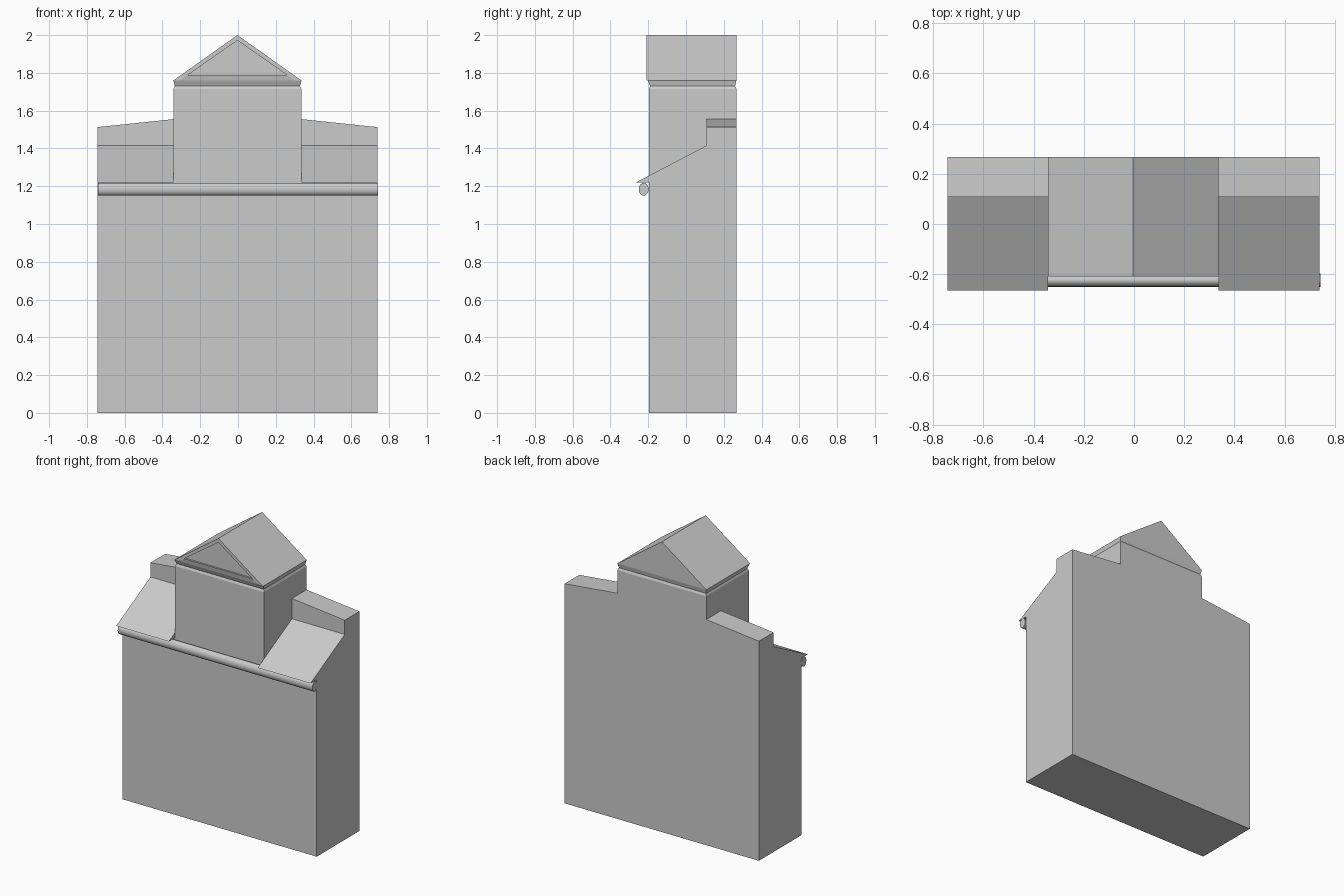
import bpy, bmesh
from math import pi

if "Cube" in bpy.data.objects:
    bpy.data.objects.remove(bpy.data.objects["Cube"])


def finish(name, bm):
    bmesh.ops.recalc_face_normals(bm, faces=bm.faces)
    mesh = bpy.data.meshes.new(name)
    bm.to_mesh(mesh)
    bm.free()
    obj = bpy.data.objects.new(name, mesh)
    bpy.context.collection.objects.link(obj)
    return obj


def loft(name, rings):
    """Bridge matching closed rings of points and cap both ends."""
    bm = bmesh.new()
    loops = [[bm.verts.new(p) for p in ring] for ring in rings]
    n = len(loops[0])
    for a, b in zip(loops, loops[1:]):
        for i in range(n):
            j = (i + 1) % n
            bm.faces.new((a[i], a[j], b[j], b[i]))
    bm.faces.new(loops[0])
    bm.faces.new(loops[-1])
    return finish(name, bm)


def rect(x0, x1, y0, y1, z):
    return [(x0, y0, z), (x1, y0, z), (x1, y1, z), (x0, y1, z)]


def extrude_y(name, profile, y0, y1):
    return loft(name, [[(x, y, z) for x, z in profile] for y in (y0, y1)])


LEFT, RIGHT, FRONT, BACK = -0.743, 0.738, -0.197, 0.267
TL, TR, MID = -0.342, 0.336, -0.003
EAVE, TOP = 1.76, 2.0

# Main block
loft("main_body", [rect(LEFT, RIGHT, FRONT, BACK, z) for z in (0, 1.22)])


# Side wings: lean-to roof with a raised, sloping rear parapet
def wing_ring(x, top):
    profile = [(-0.265, 1.22), (BACK, 1.22), (BACK, top), (0.108, top), (0.108, 1.415)]
    return [(x, y, z) for y, z in profile]


for name, outer, inner in (("left_wing", LEFT, TL), ("right_wing", RIGHT, TR)):
    loft(name, [wing_ring(outer, 1.513), wing_ring(inner, 1.555)])

# Central tower with a shallow groove below the eaves
g = 0.007
loft("tower", [
    rect(TL, TR, FRONT, BACK, 1.22),
    rect(TL, TR, FRONT, BACK, 1.715),
    rect(TL + g, TR - g, FRONT + g, BACK - g, 1.73),
    rect(TL, TR, FRONT - 0.006, BACK, EAVE),
])

# Gabled roof, with a projecting front rim framing the gable
extrude_y("tower_roof", [(TL, EAVE), (TR, EAVE), (MID, TOP)], FRONT, BACK)
extrude_y("gable_rim", [(TL, EAVE), (TL + 0.035, EAVE), (MID, 1.972),
                        (TR - 0.035, EAVE), (TR, EAVE), (MID, TOP)], -0.21, FRONT)

# Sloping ledge at the foot of the gable
loft("gable_ledge", [
    [(TL + 0.02, FRONT, EAVE), (TR - 0.02, FRONT, EAVE), (TR - 0.02, -0.203, EAVE), (TL + 0.02, -0.203, EAVE)],
    [(TL + 0.07, FRONT, 1.79), (TR - 0.07, FRONT, 1.79), (TR - 0.07, -0.209, 1.79), (TL + 0.07, -0.209, 1.79)],
])

# Gutter pipe along the front
bpy.ops.mesh.primitive_cylinder_add(vertices=16, radius=1, depth=2,
                                    location=(0, -0.224, 1.184), rotation=(0, pi / 2, 0))
gutter = bpy.context.object
gutter.name = "gutter"
gutter.scale = (0.034, 0.026, 0.742)
bpy.ops.object.transform_apply(location=False, rotation=True, scale=True)
bpy.ops.object.shade_smooth_by_angle()
